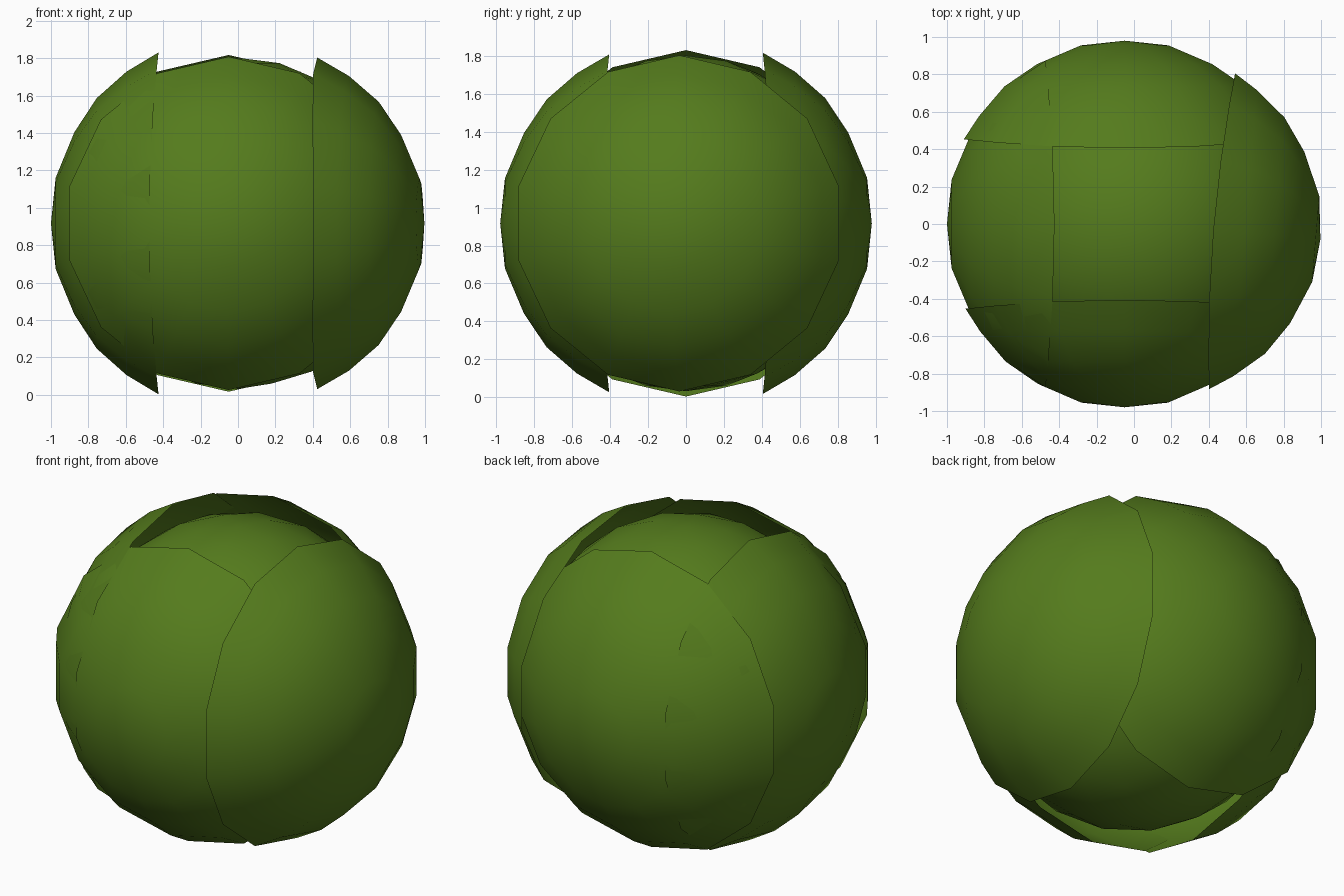
import bpy, bmesh
from math import sin, cos, pi, radians
from mathutils import Matrix, Vector

if "Cube" in bpy.data.objects:
    bpy.data.objects.remove(bpy.data.objects["Cube"])

CZ = 0.917
SIDES = 14
# radius from the cap axis, distance along the axis
PROFILE = [(0.24, 0.955), (0.48, 0.855), (0.66, 0.735), (0.80, 0.575), (0.90, 0.43)]

leaf = bpy.data.materials.new("leaf_green")
leaf.diffuse_color = (0.09, 0.20, 0.012, 1)
leaf.use_nodes = True
leaf.node_tree.nodes["Principled BSDF"].inputs["Base Color"].default_value = leaf.diffuse_color


def finish(name, bm):
    bmesh.ops.recalc_face_normals(bm, faces=bm.faces)
    for f in bm.faces:
        f.smooth = True
    me = bpy.data.meshes.new(name)
    bm.to_mesh(me)
    bm.free()
    me.materials.append(leaf)
    ob = bpy.data.objects.new(name, me)
    bpy.context.collection.objects.link(ob)
    return ob


def cap(name, angle, offset=(0, 0), out=0.0, radius=1.0):
    """Open domed shell facing the given heading (degrees around z)."""
    bm = bmesh.new()
    place = Matrix.Translation((offset[0], offset[1], CZ)) @ Matrix.Rotation(radians(angle), 4, 'Z')
    apex = bm.verts.new(place @ Vector((0.98 + out, 0, 0)))
    prev = None
    for i, (r, d) in enumerate(PROFILE):
        ring = []
        for k in range(SIDES):
            a = 2 * pi * k / SIDES + pi / 2
            # the rim reaches a little further in at top and bottom
            dip = 0.025 * cos(2 * a) if i == len(PROFILE) - 1 else 0
            squeeze = 0.98 if i == len(PROFILE) - 1 else 1
            ring.append(bm.verts.new(place @ Vector(
                (d + out + dip, r * radius * squeeze * cos(a), r * radius * sin(a)))))
        for k in range(SIDES):
            n = (k + 1) % SIDES
            if prev:
                bm.faces.new((prev[k], ring[k], ring[n], prev[n]))
            else:
                bm.faces.new((apex, ring[k], ring[n]))
        prev = ring
    # keep the dome facing outwards
    ob = finish(name, bm)
    axis = place.to_3x3() @ Vector((1, 0, 0))
    if sum((p.normal.dot(axis) for p in ob.data.polygons)) < 0:
        ob.data.flip_normals()


# four overlapping side shells
cap("front_shell", -90, (-0.05, 0), 0.0, 0.99)
cap("back_shell", 90, (-0.05, 0), 0.0, 1.0)
cap("left_shell", 180, (0, 0), 0.02, 1.015)
cap("right_shell", -4.7, (0, 0), 0.02, 0.985)

# inner ball closing the top and bottom openings
bm = bmesh.new()
bmesh.ops.create_icosphere(bm, subdivisions=3, radius=0.885,
                           matrix=Matrix.Translation((0, 0, CZ)))
finish("inner_core", bm)
